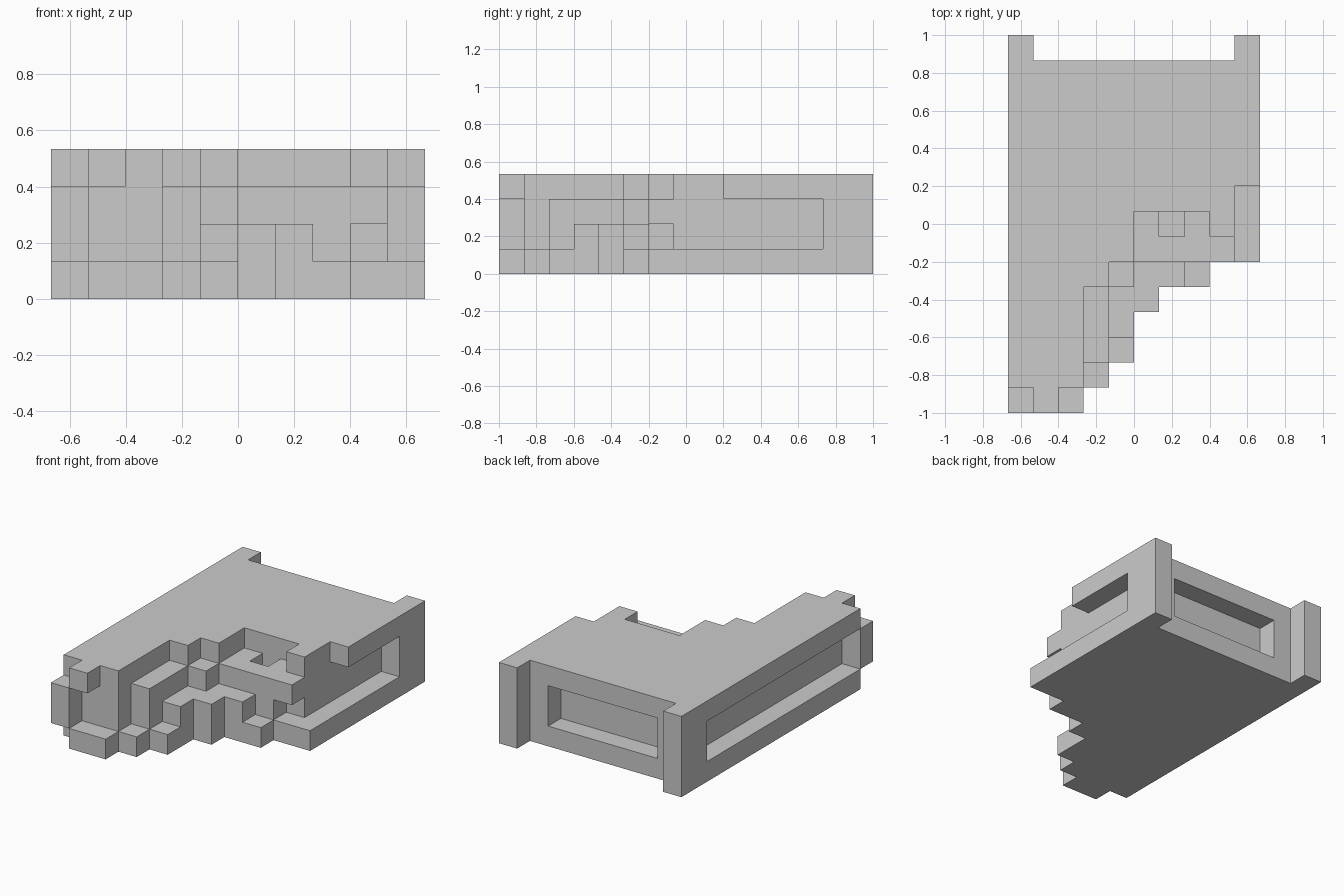
import bpy
import bmesh
from mathutils import Vector

if "Cube" in bpy.data.objects:
    bpy.data.objects.remove(bpy.data.objects["Cube"])

U = 2 / 15                       # block size; the model is 10 x 15 x 4 blocks
ORIGIN = Vector((-5 * U, -7.5 * U, 0))
cells = set()


def blocks(x0, x1, y0, y1, z0, z1):
    """Cells of a box, given by its grid limits (upper limits excluded)."""
    return {(x, y, z) for x in range(x0, x1)
            for y in range(y0, y1) for z in range(z0, z1)}


def fill(*limits):
    cells.update(blocks(*limits))


def carve(*limits):
    cells.difference_update(blocks(*limits))


def stepped_layer(z, widths):
    """One layer whose rows, front to back, have the given widths."""
    for y, w in enumerate(widths):
        fill(0, w, y, y + 1, z, z + 1)


def build(name, cells):
    """Make a mesh from the exposed sides of the cells only."""
    bm = bmesh.new()
    corners = {}

    def vert(p):
        if p not in corners:
            corners[p] = bm.verts.new(ORIGIN + Vector(p) * U)
        return corners[p]

    for c in cells:
        for axis in range(3):
            a, b = (axis + 1) % 3, (axis + 2) % 3
            for side in (0, 1):
                near = list(c)
                near[axis] += 1 if side else -1
                if tuple(near) in cells:
                    continue
                ring = []
                for da, db in ((0, 0), (1, 0), (1, 1), (0, 1)):
                    p = list(c)
                    p[axis] += side
                    p[a] += da
                    p[b] += db
                    ring.append(vert(tuple(p)))
                bm.faces.new(ring if side else ring[::-1])
    mesh = bpy.data.meshes.new(name)
    bm.to_mesh(mesh)
    bm.free()
    obj = bpy.data.objects.new(name, mesh)
    bpy.context.collection.objects.link(obj)
    return obj


# Four layers with the broken front right corner, bottom to top
stepped_layer(0, [3, 4, 5, 5, 6, 8] + [10] * 8)
stepped_layer(1, [1, 3, 4, 5, 6, 7, 8] + [9] * 6 + [10])
stepped_layer(2, [1, 3, 4, 4, 4, 5] + [9] * 7 + [10])
stepped_layer(3, [2, 3, 3, 3, 3, 4, 5, 5, 9] + [10] * 5)

# Missing blocks at the front left corner post and in the broken wall
carve(0, 1, 0, 1, 0, 1)
carve(0, 1, 0, 1, 3, 4)
carve(6, 7, 7, 8, 2, 3)

# Loose block left on the broken wall
fill(8, 9, 7, 8, 3, 4)

# Long recess in the left side and window recess in the back
carve(0, 1, 1, 13, 1, 3)
carve(2, 8, 13, 14, 1, 3)

# Back corner posts
for x in (0, 9):
    fill(x, x + 1, 14, 15, 0, 4)

build("ruined_block_building", cells)
